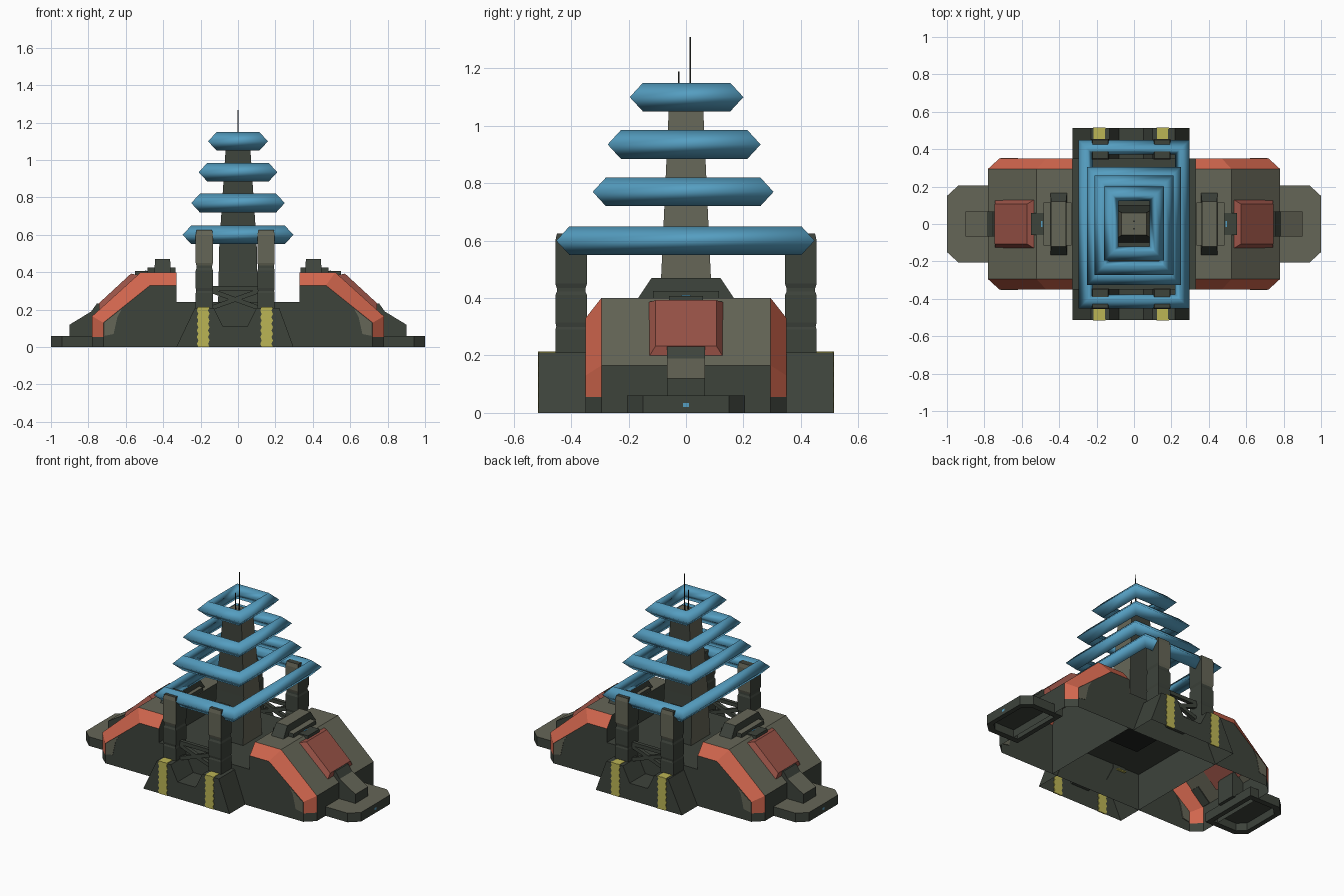
import bpy, bmesh
from mathutils import Vector

if "Cube" in bpy.data.objects:
    bpy.data.objects.remove(bpy.data.objects["Cube"])

def material(name, rgb):
    m = bpy.data.materials.new(name)
    m.diffuse_color = (*rgb, 1)
    m.use_nodes = True
    m.node_tree.nodes["Principled BSDF"].inputs["Base Color"].default_value = m.diffuse_color
    return m

MATS = [material("dark_green", (0.047, 0.056, 0.044)),
        material("olive", (0.130, 0.132, 0.095)),
        material("orange_trim", (0.64, 0.133, 0.075)),
        material("muted_red", (0.32, 0.086, 0.063)),
        material("ring_blue", (0.09, 0.34, 0.53)),
        material("warning_yellow", (0.50, 0.46, 0.09)),
        material("near_black", (0.015, 0.017, 0.014))]
DARK, OLIVE, ORANGE, RED, BLUE, YELLOW, BLACK = range(7)

def loft(name, loops, mat=DARK, cap0=None, cap1=None, closed=False, smooth=False, hollow=False):
    """Skin a list of equal-length loops; mat is an index or a rule(gap, edge); hollow drops the underside."""
    bm = bmesh.new()
    rings = [[bm.verts.new(p) for p in loop] for loop in loops]
    n = len(rings[0])
    rule = mat if callable(mat) else (lambda i, j: mat)
    for i in range(len(rings) if closed else len(rings) - 1):
        a, b = rings[i], rings[(i + 1) % len(rings)]
        for j in range(n):
            k = (j + 1) % n
            bm.faces.new((a[j], a[k], b[k], b[j])).material_index = rule(i, j)
    if not closed:
        base = rule(0, 0)
        bm.faces.new(rings[0][::-1]).material_index = base if cap0 is None else cap0
        bm.faces.new(rings[-1]).material_index = base if cap1 is None else cap1
    bmesh.ops.recalc_face_normals(bm, faces=bm.faces)
    if hollow:
        under = [f for f in bm.faces if all(v.co.z < .001 for v in f.verts)]
        bmesh.ops.delete(bm, geom=under, context='FACES')
    for f in bm.faces:
        f.smooth = smooth
    me = bpy.data.meshes.new(name)
    bm.to_mesh(me)
    bm.free()
    for m in MATS:
        me.materials.append(m)
    ob = bpy.data.objects.new(name, me)
    bpy.context.collection.objects.link(ob)
    return ob

def rect(cx, cy, hx, hy, z):
    return [(cx - hx, cy - hy, z), (cx + hx, cy - hy, z), (cx + hx, cy + hy, z), (cx - hx, cy + hy, z)]

def box(name, x0, x1, y0, y1, z0, z1, mat=DARK, top=None):
    r = [rect((x0 + x1) / 2, (y0 + y1) / 2, abs(x1 - x0) / 2, abs(y1 - y0) / 2, z) for z in (z0, z1)]
    return loft(name, r, mat, cap1=top)

def prism(name, pts, y0, y1, mat=DARK, s=1, hollow=False):
    cap = DARK if callable(mat) else None
    return loft(name, [[(s * x, y, z) for x, z in pts] for y in (y0, y1)], mat, cap, cap, hollow=hollow)

def beam(name, a, b, r=0.012):
    a, b = Vector(a), Vector(b)
    d = (b - a).normalized()
    u, v = Vector((0, 1, 0)) * r, d.cross(Vector((0, 1, 0))) * r
    return loft(name, [[p + u + v, p - u + v, p - u - v, p + u - v] for p in (a, b)])

# central hull, open beneath
loft("core_hull", [rect(0, 0, .33, .35, 0), rect(0, 0, .33, .35, .24)], DARK, hollow=True)

# tapered tower
loft("tower", [rect(0, 0, .107, .10, .20), rect(0, 0, .10, .083, .55), rect(0, 0, .066, .06, 1.06)],
     lambda i, j: OLIVE if j % 2 else DARK, cap0=BLACK, cap1=OLIVE)
for y, top in ((.015, 1.31), (-.025, 1.19)):
    loft("antenna", [rect(0, y, .003, .004, 1.05), rect(0, y, .001, .002, top)], BLACK)

# four pointed-section rings
for z, hx, y0, y1 in ((.60, .296, -.452, .448), (.77, .25, -.325, .305),
                      (.935, .21, -.273, .26), (1.10, .16, -.196, .20)):
    w, h, inner, cy, hy = .046, .05, .03, (y0 + y1) / 2, (y1 - y0) / 2
    loops = []
    for sx, sy in ((-1, -1), (1, -1), (1, 1), (-1, 1)):
        loops.append([(sx * (hx - w + d), cy + sy * (hy - w + d), z + e)
                      for d, e in ((w, 0), (0, h), (-inner, 0), (0, -h))])
    loft("energy_ring", loops, BLUE, closed=True, smooth=True)

# front and rear pedestals with stripes, posts and braces
PED = [(-.33, 0), (-.23, .21), (-.13, .21), (-.08, .11), (.05, .11), (.10, .21), (.22, .21), (.297, 0)]
for s in (-1, 1):
    prism("pedestal", PED, s * .345, s * .513, hollow=True)
    for cx in (-.186, .153):
        # ragged painted stripe on the face, continued over the top
        left = [(cx - (.034 if i % 2 else .026), .213 * i / 12) for i in range(13)]
        right = [(x + .06, z) for x, z in reversed(left)]
        prism("warning_stripe", left + right, s * .508, s * .516, YELLOW)
        box("warning_stripe_top", cx - .03, cx + .03, s * .33, s * .515, .206, .2135, YELLOW)
    for cx in (-.18, .15):
        levels = ((.20, 1), (.29, 1), (.30, .94), (.315, 1), (.41, 1), (.422, .91), (.435, .91),
                  (.45, 1), (.60, 1), (.625, .9))
        loft("ring_post", [rect(cx, s * .40, .046 * k, .055 * k, z) for z, k in levels],
             lambda i, j: OLIVE if i > 5 and j % 2 == 0 else DARK)
    y = s * .40
    beam("cross_brace", (-.14, y, .30), (.11, y, .21))
    beam("cross_brace", (-.14, y, .21), (.11, y, .30))
    beam("top_brace", (-.14, y, .315), (.11, y, .315))

def slope(s, t, y, h):
    """Point on a wing's sloping face, t down the slope, h out of it."""
    return (s * (.52 + .26 * t + .678 * h), y, .40 - .24 * t + .735 * h)

def slope_plate(name, s, t0, t1, y0, y1, h0, h1, inset, mat):
    a, b = inset / .354, inset
    loft(name, [[slope(s, t0, y0, h0), slope(s, t1, y0, h0), slope(s, t1, y1, h0), slope(s, t0, y1, h0)],
                [slope(s, t0 + a, y0 + b, h1), slope(s, t1 - a, y0 + b, h1),
                 slope(s, t1 - a, y1 - b, h1), slope(s, t0 + a, y1 - b, h1)]], mat)

INNER = [(.33, 0), (.33, .40), (.52, .40), (.78, .165), (.78, .055), (.78, 0)]
OUTER = [(.33, 0), (.33, .33), (.47, .33), (.72, .13), (.72, .055), (.72, 0)]
PATCH = [(.715, .13), (.62, .205), (.645, .16), (.665, .07), (.715, .06)]
FOOT = [(.72, -.205), (.94, -.205), (1.0, -.15), (1.0, .15), (.94, .205), (.72, .205)]

def wing_colour(i, j):
    if i != 1:
        return ORANGE if j in (1, 2, 3) else DARK
    return OLIVE if j in (1, 2) else DARK

for s in (-1, 1):
    # armoured wing shell with chamfered trim
    loft("wing", [[(s * x, y, z) for x, z in p] for p, y in
                  ((OUTER, -.35), (INNER, -.295), (INNER, .295), (OUTER, .35))],
         wing_colour, cap0=DARK, cap1=DARK, hollow=True)
    for d in (-1, 1):
        prism("side_patch", PATCH, d * .345, d * .352, OLIVE, s)
        slope_plate("corner_patch", s, .65, .985, *sorted((d * .235, d * .294)), -.004, .002, 0, DARK)
    # red hatch on the slope
    slope_plate("hatch", s, .05, .86, -.132, .132, -.004, .03, .026, RED)
    # roof ridge and small node
    loft("roof_ridge", [rect(s * .403, 0, .045, .17, .395), rect(s * .403, 0, .04, .12, .47)], DARK, cap1=OLIVE)
    box("roof_step", s * .335, s * .485, -.115, .115, .395, .425, DARK, OLIVE)
    box("roof_node", s * .485, s * .55, -.06, .06, .38, .408)
    box("node_light", s * .488, s * .496, -.015, .015, .405, .41, BLUE)
    # sloping nose box with a dark cap
    prism("nose_box", [(.70, .05), (.70, .20), (.72, .232), (.755, .232), (.785, .19), (.90, .12), (.90, .05)],
          -.066, .066, lambda i, j: OLIVE if j == 4 else DARK, s)
    # foot plate, hollow beneath
    inner = [(.86 + (x - .86) * .78, y * .82) for x, y in FOOT]
    loft("foot_plate", [[(s * x, y, z) for x, y in p] for p, z in
                        ((inner, .05), (inner, 0), (FOOT, 0), (FOOT, .06))], DARK, cap0=DARK, cap1=OLIVE)
    box("foot_light", s * .995, s * 1.0, -.01, .01, .021, .035, BLUE).location.x = s * .0005
